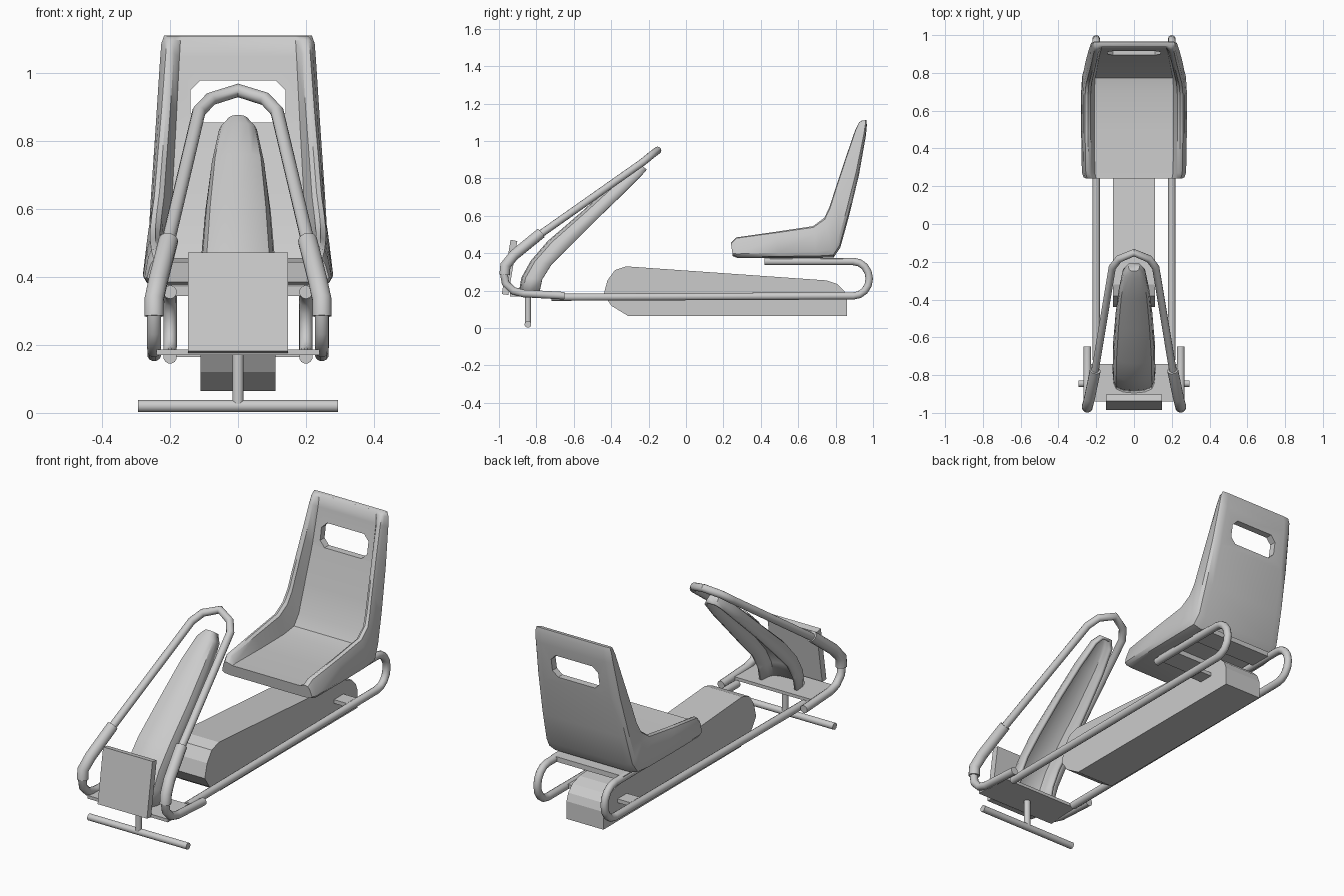
import bpy, bmesh, math
from mathutils import Vector

cube = bpy.data.objects.get("Cube")
if cube:
    bpy.data.objects.remove(cube, do_unlink=True)

grey = bpy.data.materials.new("light_grey")
grey.use_nodes = True
COLOUR = (0.6, 0.6, 0.6, 1)
grey.diffuse_color = COLOUR
grey.node_tree.nodes["Principled BSDF"].inputs["Base Color"].default_value = COLOUR


def finish(name, bm, smooth=None):
    bmesh.ops.recalc_face_normals(bm, faces=bm.faces)
    mesh = bpy.data.meshes.new(name)
    bm.to_mesh(mesh)
    bm.free()
    obj = bpy.data.objects.new(name, mesh)
    bpy.context.collection.objects.link(obj)
    mesh.materials.append(grey)
    if smooth:
        bpy.ops.object.select_all(action='DESELECT')
        obj.select_set(True)
        bpy.context.view_layer.objects.active = obj
        bpy.ops.object.shade_smooth_by_angle(angle=math.radians(smooth))
    return obj


def loft(bm, rings, closed=True, caps=True):
    """Skin a row of equally long point rings."""
    rows = [[bm.verts.new(p) for p in ring] for ring in rings]
    n = len(rows[0])
    for a, b in zip(rows, rows[1:]):
        for i in range(n if closed else n - 1):
            j = (i + 1) % n
            bm.faces.new((a[i], a[j], b[j], b[i]))
    if caps:
        bm.faces.new(rows[0])
        bm.faces.new(rows[-1])


def tube(name, path, radius, sides=12):
    """Round bar swept along a path, mitred at each point."""
    pts = [Vector(p) for p in path]
    rings, u = [], None
    for i, p in enumerate(pts):
        before = (p - pts[i - 1]).normalized() if i else None
        after = (pts[i + 1] - p).normalized() if i < len(pts) - 1 else None
        t = ((before or after) + (after or before)).normalized()
        u = u if u else t.orthogonal()
        u = (u - t * u.dot(t)).normalized()
        v = t.cross(u)
        ang = [2 * math.pi * k / sides for k in range(sides)]
        rings.append([p + radius * (u * math.cos(a) + v * math.sin(a)) for a in ang])
    bm = bmesh.new()
    loft(bm, rings)
    return finish(name, bm, 40)


def prism(name, profile, half_width):
    """Side profile (y, z) extruded across x."""
    bm = bmesh.new()
    loft(bm, [[(x, y, z) for y, z in profile] for x in (-half_width, half_width)])
    return finish(name, bm)


def box(name, half_width, y0, y1, z0, z1):
    return prism(name, [(y0, z0), (y1, z0), (y1, z1), (y0, z1)], half_width)


# Central body and flat plates
prism("body_housing", [(-.31, .065), (.86, .065), (.86, .16), (.845, .2), (.81, .235),
                       (.75, .255), (-.32, .33), (-.38, .31), (-.42, .255),
                       (-.44, .18), (-.4, .12)], .11)
prism("front_panel", [(-.985, .182), (-.95, .177), (-.902, .465), (-.938, .472)], .147)
box("front_floor_plate", .24, -.94, -.74, .17, .187)
box("body_crossbar", .2, .66, .74, .165, .185)
for name, y in (("seat_support_front", .45), ("seat_support_rear", .72)):
    box(name, .215, y, y + .12, .345, .372)

# Foot bar under the nose
tube("foot_bar_post", [(0, -.845, .02), (0, -.845, .18)], .017)
tube("foot_bar", [(-.295, -.845, .02), (.295, -.845, .02)], .018)

# Side rails and front tubes, one for each side
for side, s in (("left", 1), ("right", -1)):
    bend = [(s * .2, .895 + .085 * math.cos(a), .264 + .092 * math.sin(a))
            for a in [math.pi * (k / 8 - .5) for k in range(9)]]
    tube(side + "_rail", [(s * .2, -.72, .165)] + bend + [(s * .2, .42, .356)], .02)
    tube(side + "_front_tube", [(s * .247, -.65, .173), (s * .247, -.87, .185),
                                (s * .247, -.925, .2), (s * .247, -.965, .24),
                                (s * .247, -.975, .3)], .021)
    tube(side + "_sleeve", [(s * .247, -.97, .285), (s * .247, -.965, .335),
                            (s * .235, -.92, .39), (s * .205, -.775, .508)], .029)

# Steering hoop
right_half = [(-.21, -.8, .487), (-.115, -.23, .888), (-.08, -.185, .925)]
hoop = right_half + [(0, -.152, .95)] + [(-x, y, z) for x, y, z in reversed(right_half)]
tube("steering_hoop", hoop, .02)

# Hollow steering column cover: front edge, rear edge, half width
cover = [((-.895, .187), (-.785, .187), .113), ((-.88, .27), (-.77, .26), .113),
         ((-.83, .36), (-.72, .34), .112), ((-.74, .465), (-.62, .44), .11),
         ((-.56, .62), (-.47, .59), .097), ((-.4, .765), (-.34, .715), .08),
         ((-.29, .855), (-.24, .815), .058), ((-.25, .878), (-.21, .848), .03)]
arch = [(-1, 0), (-.96, .5), (-.84, .8), (-.5, .95), (0, 1)]
arch += [(-x, t) for x, t in reversed(arch[:-1])]
rings = [[(x * w, r[0] + (f[0] - r[0]) * t, r[1] + (f[1] - r[1]) * t) for x, t in arch]
         for f, r, w in cover]
bm = bmesh.new()
loft(bm, rings, closed=False, caps=False)
tip = [v for v in bm.verts if v.co.z > .84 and v.co.y > -.255]
bmesh.ops.contextual_create(bm, geom=tip)
shell = finish("column_cover", bm, 40)
if sum(p.normal.y for p in shell.data.polygons) > 0:
    shell.data.flip_normals()
wall = shell.modifiers.new("wall", 'SOLIDIFY')
wall.thickness = .016
wall.offset = -1

# Bucket seat: rim point, back point, half width, dish height between them
seat = [((.24, .455), (.25, .385), .268, .85), ((.27, .485), (.275, .375), .276, .62),
        ((.48, .515), (.5, .375), .28, .45), ((.68, .545), (.7, .375), .28, .38),
        ((.74, .59), (.79, .378), .275, .36), ((.768, .65), (.825, .43), .266, .38),
        ((.8, .75), (.872, .6), .257, .4), ((.85, .9), (.925, .82), .243, .42),
        ((.905, 1.06), (.962, 1.03), .23, .6), ((.925, 1.1), (.967, 1.085), .226, .8),
        ((.942, 1.11), (.964, 1.112), .218, .95)]
rings = []
for f, b, w, dish in seat:
    half = [(.82, 0), (.96, .06), (1, .2), (.96, .75), (.925, .96), (.87, 1),
            (.82, .94), (.75, dish)]
    section = half + [(-x, t) for x, t in reversed(half)]
    rings.append([(x * w, b[0] + (f[0] - b[0]) * t, b[1] + (f[1] - b[1]) * t)
                  for x, t in section])
bm = bmesh.new()
loft(bm, rings)
seat_obj = finish("bucket_seat", bm, 40)

# Slot through the seat back
corner = [(.14, .885), (.14, .95), (.11, .98)]
slot = [(.11, .855)] + corner
slot += [(-x, z) for x, z in reversed(slot)]
bm = bmesh.new()
loft(bm, [[(x, y, z) for x, z in slot] for y in (.75, 1.1)])
cutter = finish("slot_cutter", bm)
cutter.hide_render = True
cutter.hide_set(True)
cut = seat_obj.modifiers.new("slot", 'BOOLEAN')
cut.operation = 'DIFFERENCE'
cut.object = cutter
cut.solver = 'EXACT'
